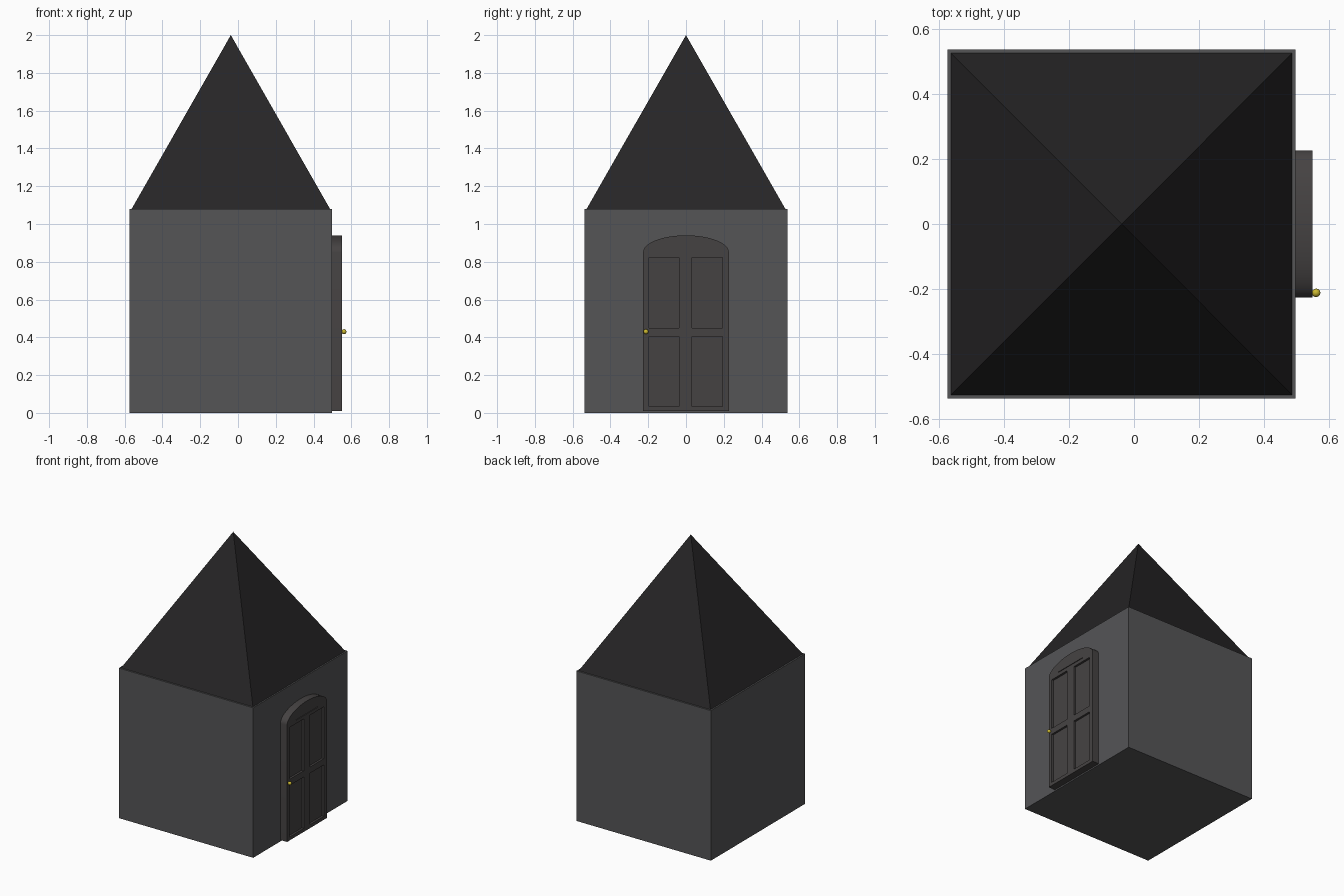
import bpy, bmesh, math
from mathutils import Vector

if "Cube" in bpy.data.objects:
    bpy.data.objects.remove(bpy.data.objects["Cube"])


def material(name, color):
    m = bpy.data.materials.new(name)
    m.diffuse_color = (*color, 1)
    m.use_nodes = True
    m.node_tree.nodes["Principled BSDF"].inputs["Base Color"].default_value = m.diffuse_color
    return m


def make(name, bm, mat=None):
    bmesh.ops.recalc_face_normals(bm, faces=bm.faces[:])
    me = bpy.data.meshes.new(name)
    bm.to_mesh(me)
    bm.free()
    ob = bpy.data.objects.new(name, me)
    bpy.context.collection.objects.link(ob)
    if mat:
        me.materials.append(mat)
    return ob


def box(name, lo, hi, mat=None):
    bm = bmesh.new()
    bmesh.ops.create_cube(bm, size=1)
    for v in bm.verts:
        v.co = Vector([hi[i] if v.co[i] > 0 else lo[i] for i in range(3)])
    return make(name, bm, mat)


wall_mat = material("wall_grey", (0.09, 0.09, 0.094))
roof_mat = material("roof_dark", (0.019, 0.018, 0.019))
door_mat = material("door_brown", (0.06, 0.055, 0.055))
knob_mat = material("brass", (0.6, 0.48, 0.03))

# walls
box("walls", (-0.574, -0.537, 0), (0.497, 0.537, 1.08), wall_mat)

# pyramid roof
bm = bmesh.new()
base = [bm.verts.new(p) for p in
        ((-0.563, -0.526, 1.08), (0.487, -0.526, 1.08), (0.487, 0.526, 1.08), (-0.563, 0.526, 1.08))]
apex = bm.verts.new((-0.038, 0, 2))
bm.faces.new(base)
for i in range(4):
    bm.faces.new((base[i], base[(i + 1) % 4], apex))
make("roof", bm, roof_mat)

# arched door slab
X0, X1, W = 0.49, 0.55, 0.227
outline = [(-W, 0.01), (W, 0.01)]
for i in range(25):
    a = math.pi * i / 24
    outline.append((W * math.cos(a), 0.85 + 0.09 * math.sin(a)))
bm = bmesh.new()
face = bm.faces.new([bm.verts.new((X0, y, z)) for y, z in outline])
ext = bmesh.ops.extrude_face_region(bm, geom=[face])
for v in ext["geom"]:
    if isinstance(v, bmesh.types.BMVert):
        v.co.x = X1
door = make("door", bm, door_mat)

# recessed panels and the thin groove over them: (y0, y1, z0, z1, depth)
cuts = [(y0, y1, z0, z1, 0.015)
        for y0, y1 in ((-0.197, -0.037), (0.033, 0.192))
        for z0, z1 in ((0.035, 0.405), (0.45, 0.823))]
cuts.append((-0.125, 0.12, 0.847, 0.853, 0.005))
bpy.context.view_layer.objects.active = door
for y0, y1, z0, z1, d in cuts:
    cutter = box("panel_cutter", (X1 - d, y0, z0), (X1 + 0.05, y1, z1), door_mat)
    cutter.hide_render = True
    mod = door.modifiers.new("panel", 'BOOLEAN')
    mod.operation = 'DIFFERENCE'
    mod.solver = 'EXACT'
    mod.object = cutter
    bpy.ops.object.modifier_apply(modifier=mod.name)
    bpy.data.objects.remove(cutter)

# door knob
bpy.ops.mesh.primitive_uv_sphere_add(segments=20, ring_count=12, radius=0.013,
                                     location=(0.561, -0.212, 0.43))
knob = bpy.context.object
knob.name = "door_knob"
knob.data.materials.append(knob_mat)

for ob in (door, knob):
    bpy.ops.object.select_all(action='DESELECT')
    ob.select_set(True)
    bpy.context.view_layer.objects.active = ob
    bpy.ops.object.shade_smooth_by_angle(angle=math.radians(30))
